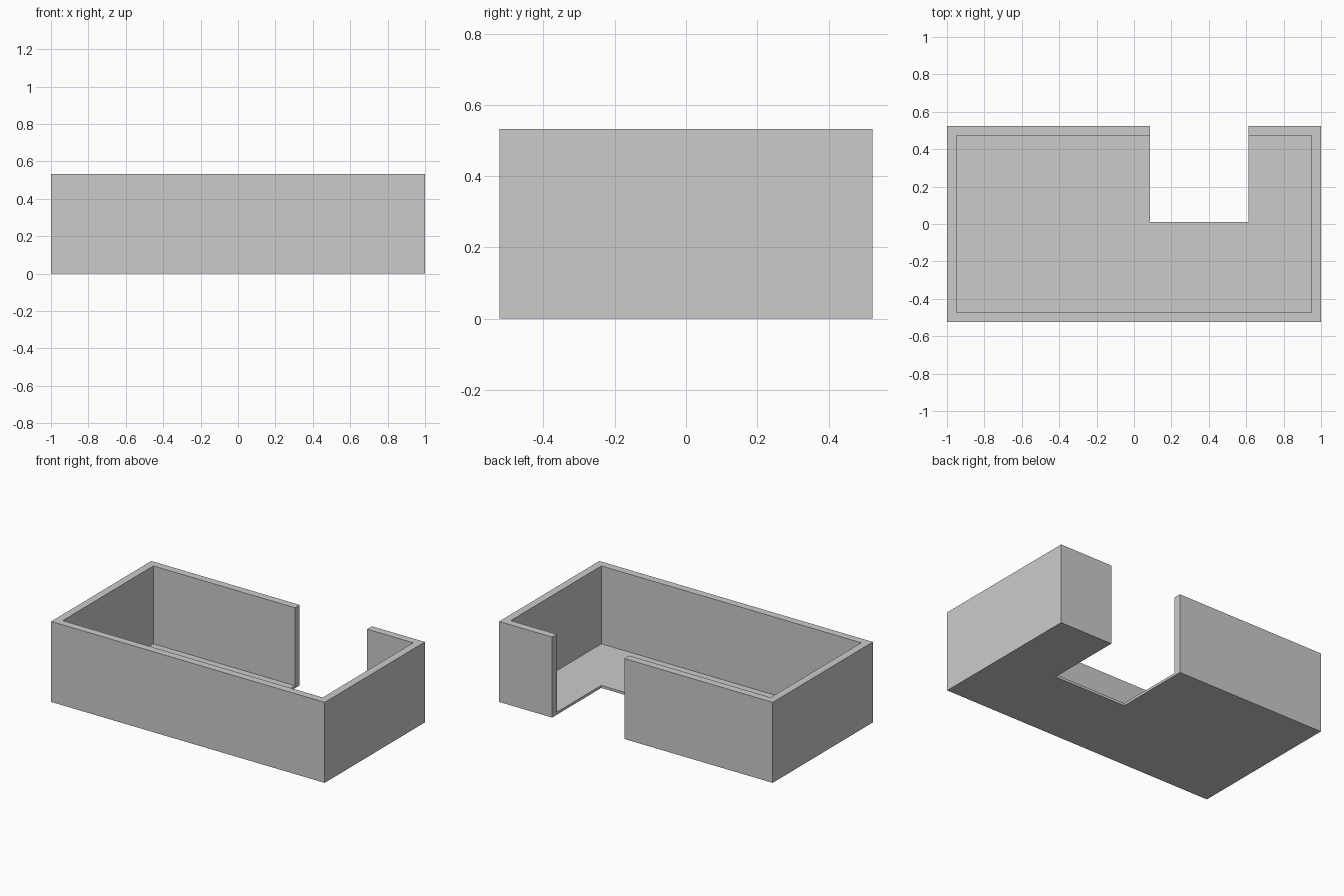
import bpy

if "Cube" in bpy.data.objects:
    bpy.data.objects.remove(bpy.data.objects["Cube"])

W, D, H = 2.0, 1.046, 0.532      # outer size
WALL, FLOOR = 0.05, 0.017        # thicknesses


def box(name, x0, x1, y0, y1, z0, z1):
    bpy.ops.mesh.primitive_cube_add(
        size=1, location=((x0 + x1) / 2, (y0 + y1) / 2, (z0 + z1) / 2))
    ob = bpy.context.object
    ob.name = name
    ob.scale = (x1 - x0, y1 - y0, z1 - z0)
    bpy.ops.object.transform_apply(location=True, rotation=False, scale=True)
    return ob


def cut(target, cutter):
    cutter.hide_render = True
    mod = target.modifiers.new("cut", 'BOOLEAN')
    mod.operation = 'DIFFERENCE'
    mod.solver = 'EXACT'
    mod.object = cutter
    bpy.context.view_layer.objects.active = target
    bpy.ops.object.modifier_apply(modifier=mod.name)
    bpy.data.objects.remove(cutter, do_unlink=True)


# Open tray with floor and four walls
tray = box("tray", -W / 2, W / 2, -D / 2, D / 2, 0, H)

# Hollow interior
cut(tray, box("interior_cutter", -W / 2 + WALL, W / 2 - WALL,
              -D / 2 + WALL, D / 2 - WALL, FLOOR, H + 0.3))

# Notch through the back wall and floor
cut(tray, box("notch_cutter", 0.085, 0.613, 0.01, D / 2 + 0.3, -0.3, H + 0.3))
